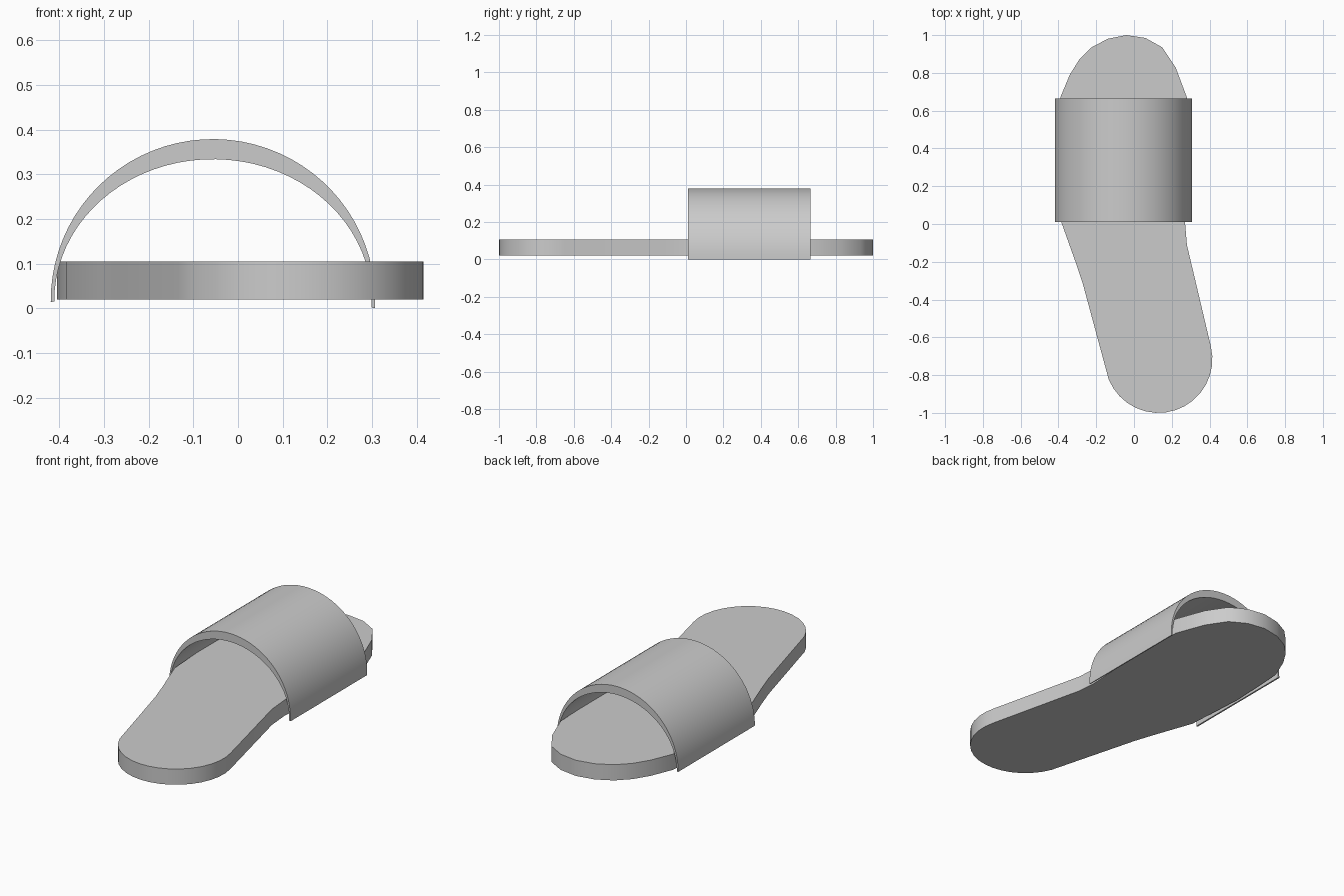
import bpy, bmesh, math

cube = bpy.data.objects.get("Cube")
if cube:
    bpy.data.objects.remove(cube)

GREY = (0.6, 0.6, 0.6, 1)
mat = bpy.data.materials.new("plain grey")
mat.use_nodes = True
mat.diffuse_color = GREY
mat.node_tree.nodes["Principled BSDF"].inputs["Base Color"].default_value = GREY


def extrude_profile(name, points, offset):
    """Make a closed solid by extruding a planar outline along offset."""
    bm = bmesh.new()
    face = bm.faces.new([bm.verts.new(p) for p in points])
    new = bmesh.ops.extrude_face_region(bm, geom=[face])["geom"]
    bmesh.ops.translate(bm, vec=offset,
                        verts=[v for v in new if isinstance(v, bmesh.types.BMVert)])
    bmesh.ops.recalc_face_normals(bm, faces=bm.faces)
    mesh = bpy.data.meshes.new(name)
    bm.to_mesh(mesh)
    bm.free()
    mesh.materials.append(mat)
    obj = bpy.data.objects.new(name, mesh)
    bpy.context.collection.objects.link(obj)
    bpy.ops.object.select_all(action="DESELECT")
    obj.select_set(True)
    bpy.context.view_layer.objects.active = obj
    bpy.ops.object.shade_smooth_by_angle(angle=math.radians(30))
    return obj


# Sole: rounded toe, straight waist and round heel
toe = [(0.28, 0.67), (0.22, 0.83), (0.15, 0.935), (0.06, 0.985), (-0.04, 1.0),
       (-0.14, 0.98), (-0.225, 0.935), (-0.29, 0.87), (-0.34, 0.79), (-0.39, 0.67)]
inner_side = [(-0.405, 0.35), (-0.385, 0.01), (-0.31, -0.2), (-0.27, -0.32)]
heel = [(0.13 + 0.285 * math.cos(a), -0.715 + 0.285 * math.sin(a))
        for a in (math.radians(202 + i * 172 / 16) for i in range(17))]
outer_side = [(0.28, -0.11), (0.27, 0.01), (0.29, 0.35)]
outline = toe + inner_side + heel + outer_side
extrude_profile("sole", [(x, y, 0.02) for x, y in outline], (0, 0, 0.085))


# Strap: arched band, thick at the crown and thin at its ends
def arc(rx, rz, steps=40):
    start, end = math.radians(-2.8), math.radians(180.5)
    angles = [start + (end - start) * i / steps for i in range(steps + 1)]
    return [(-0.056 + rx * math.cos(a), 0.01, 0.018 + rz * math.sin(a)) for a in angles]


band = arc(0.363, 0.361) + arc(0.355, 0.316)[::-1]
extrude_profile("strap", band, (0, 0.655, 0))
